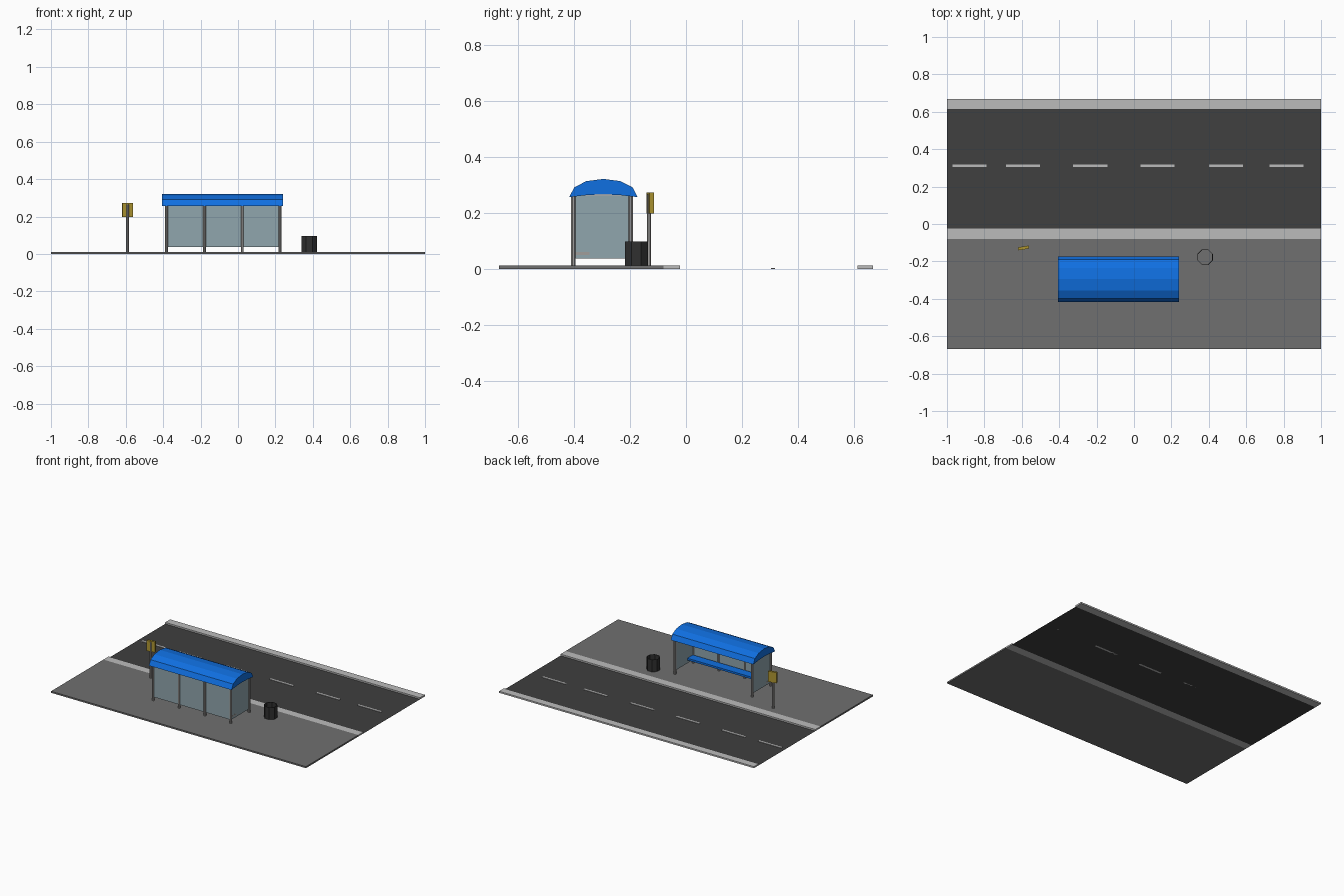
import bpy, bmesh, math
from mathutils import Matrix

if "Cube" in bpy.data.objects:
    bpy.data.objects.remove(bpy.data.objects["Cube"])


def mat(name, r, g, b):
    m = bpy.data.materials.new(name)
    m.diffuse_color = (r, g, b, 1)
    m.use_nodes = True
    m.node_tree.nodes["Principled BSDF"].inputs["Base Color"].default_value = m.diffuse_color
    return m


PAVING = mat("paving_grey", 0.16, 0.16, 0.16)
ASPHALT = mat("asphalt", 0.05, 0.05, 0.05)
STONE = mat("pale_stone", 0.5, 0.5, 0.5)
BLUE = mat("blue_paint", 0.005, 0.16, 0.75)
GLASS = mat("tinted_glass", 0.28, 0.38, 0.42)
METAL = mat("metal", 0.35, 0.34, 0.33)
YELLOW = mat("yellow_paint", 0.42, 0.3, 0.03)
DARK = mat("dark_metal", 0.03, 0.03, 0.03)


def finish(name, bm, material):
    bmesh.ops.recalc_face_normals(bm, faces=bm.faces)
    me = bpy.data.meshes.new(name)
    bm.to_mesh(me)
    bm.free()
    me.materials.append(material)
    ob = bpy.data.objects.new(name, me)
    bpy.context.collection.objects.link(ob)
    return ob


def box(name, x, y, z, material):
    """Box from (min, max) pairs."""
    bm = bmesh.new()
    size = [b - a for a, b in (x, y, z)]
    mid = [(a + b) / 2 for a, b in (x, y, z)]
    bmesh.ops.create_cube(bm, size=1, matrix=Matrix.Translation(mid) @ Matrix.Diagonal((*size, 1)))
    return finish(name, bm, material)


def post(name, x, y, z0, z1, r, material):
    bm = bmesh.new()
    bmesh.ops.create_cone(bm, cap_ends=True, segments=8, radius1=r, radius2=r, depth=z1 - z0,
                          matrix=Matrix.Translation((x, y, (z0 + z1) / 2)) @ Matrix.Rotation(math.pi / 8, 4, 'Z'))
    return finish(name, bm, material)


# Ground: sidewalk slab, curbs, flat road and lane dashes
TOP = 0.011
box("sidewalk", (-1, 1), (-0.667, -0.08), (0, TOP), PAVING)
box("near_curb", (-1, 1), (-0.08, -0.022), (0, TOP), STONE)
box("far_curb", (-1, 1), (0.612, 0.667), (0, TOP), STONE)
bm = bmesh.new()
bm.faces.new([bm.verts.new((x, y, 0)) for x, y in ((-1, -0.022), (1, -0.022), (1, 0.612), (-1, 0.612))])
bm.normal_update()
finish("road", bm, ASPHALT)
for i, x in enumerate((-0.97, -0.685, -0.325, 0.035, 0.4, 0.725)):
    box(f"lane_dash_{i}", (x, x + 0.182), (0.304, 0.318), (0, 0.003), STONE)

# Shelter posts: four at the back, two at the front corners
BACK, FRONT = -0.402, -0.198
LEFT, RIGHT = -0.382, 0.225
for i in range(4):
    x = LEFT + (RIGHT - LEFT) * i / 3
    post(f"back_post_{i}", x, BACK, TOP, 0.265, 0.0085, METAL)
    # Bracket carrying the bench
    box(f"bench_bracket_{i}", (x - 0.004, x + 0.004), (BACK, -0.345), (0.05, 0.06), METAL)
for side, x in (("left", LEFT), ("right", RIGHT)):
    post(f"{side}_front_post", x, FRONT, TOP, 0.265, 0.0085, METAL)
    box(f"{side}_glass", (x - 0.003, x + 0.003), (BACK, FRONT), (0.036, 0.262), GLASS)
box("back_glass", (LEFT, RIGHT), (BACK - 0.003, BACK + 0.003), (0.036, 0.262), GLASS)
box("bench_seat", (LEFT + 0.006, RIGHT - 0.006), (-0.39, -0.328), (0.06, 0.074), BLUE)

# Curved roof: half profile mirrored about the ridge, then extruded along x
half = [(0.122, 0.256), (0.104, 0.291), (0.061, 0.313)]
under = [(0.061, 0.263)]
C = -0.295
profile = ([(C - d, z) for d, z in half] + [(C, 0.321)] + [(C + d, z) for d, z in reversed(half)]
           + [(C + d, z) for d, z in under] + [(C, 0.266)] + [(C - d, z) for d, z in under])
bm = bmesh.new()
end = bm.faces.new([bm.verts.new((-0.407, y, z)) for y, z in profile])
out = bmesh.ops.extrude_face_region(bm, geom=[end], use_keep_orig=True)
bmesh.ops.translate(bm, vec=(0.648, 0, 0),
                    verts=[g for g in out["geom"] if isinstance(g, bmesh.types.BMVert)])
finish("curved_roof", bm, BLUE)

# Stop sign post with a slightly turned plate
post("sign_pole", -0.591, -0.132, TOP, 0.265, 0.008, METAL)
plate = box("sign_plate", (-0.029, 0.029), (-0.008, 0.008), (0.198, 0.273), YELLOW)
plate.location = (-0.591, -0.128, 0)
plate.rotation_euler.z = math.radians(10)

# Open eight-sided litter bin with thin walls
bm = bmesh.new()
bmesh.ops.create_cone(bm, cap_ends=False, segments=8, radius1=0.0445, radius2=0.0445, depth=0.086,
                      matrix=Matrix.Translation((0.38, -0.177, TOP + 0.043)) @ Matrix.Rotation(math.pi / 8, 4, 'Z'))
litter = finish("litter_bin", bm, DARK)
wall = litter.modifiers.new("wall", 'SOLIDIFY')
wall.thickness = 0.003
wall.offset = -1
